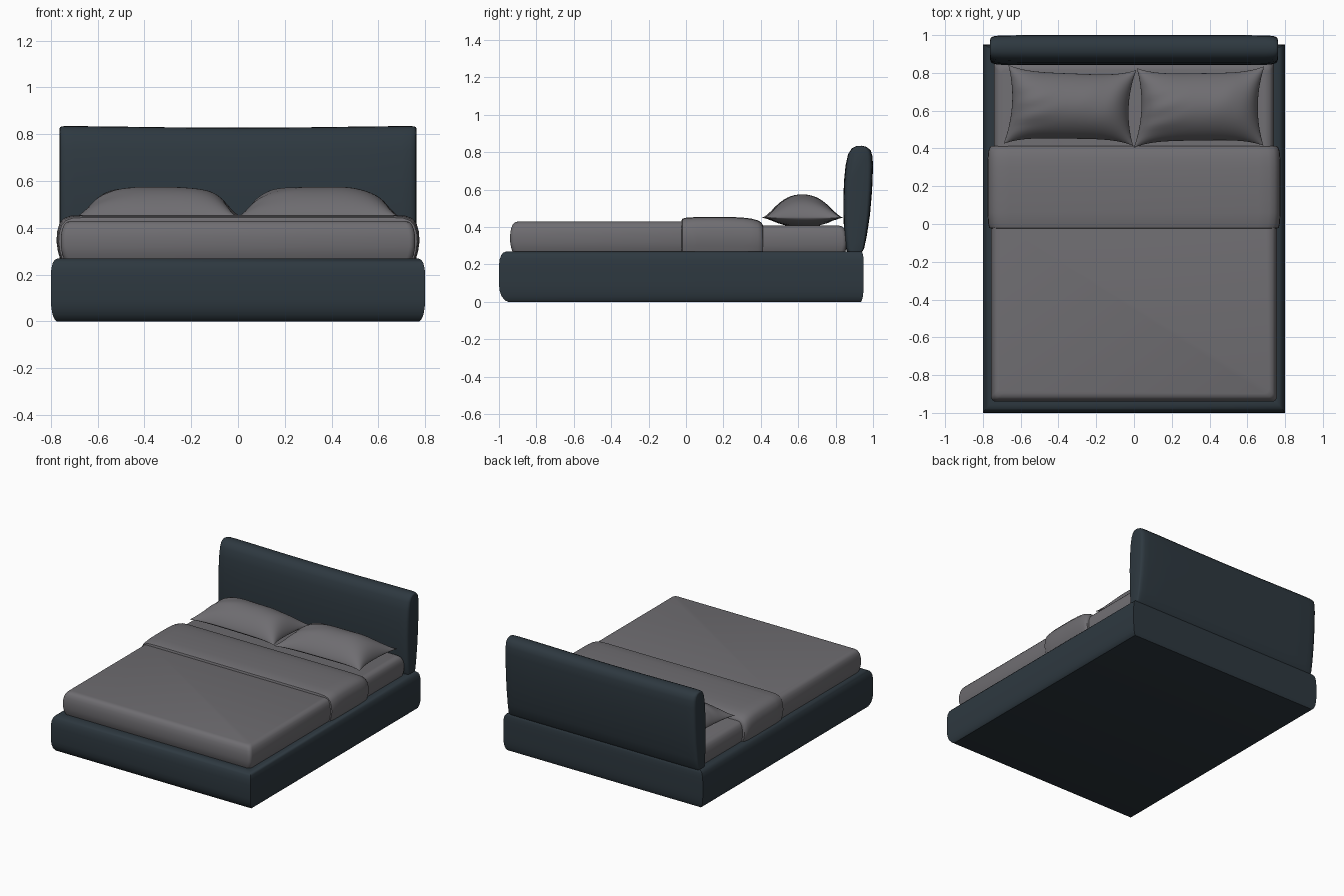
import bpy, bmesh, math

cube = bpy.data.objects.get("Cube")
if cube:
    bpy.data.objects.remove(cube, do_unlink=True)


def material(name, rgb):
    m = bpy.data.materials.new(name)
    m.use_nodes = True
    m.diffuse_color = (*rgb, 1)
    bsdf = m.node_tree.nodes["Principled BSDF"]
    bsdf.inputs["Base Color"].default_value = (*rgb, 1)
    bsdf.inputs["Roughness"].default_value = 0.8
    return m


NAVY = material("dark slate upholstery", (0.027, 0.040, 0.051))
GREY = material("grey linen", (0.158, 0.153, 0.165))


def finish(name, bm, mat, angle=40):
    bmesh.ops.recalc_face_normals(bm, faces=bm.faces)
    mesh = bpy.data.meshes.new(name)
    bm.to_mesh(mesh)
    bm.free()
    mesh.materials.append(mat)
    ob = bpy.data.objects.new(name, mesh)
    bpy.context.collection.objects.link(ob)
    bpy.ops.object.select_all(action="DESELECT")
    ob.select_set(True)
    bpy.context.view_layer.objects.active = ob
    bpy.ops.object.shade_smooth_by_angle(angle=math.radians(angle))
    return ob


def loft(name, rings, mat, angle=40):
    """Skin closed rings of equal length and cap both ends."""
    bm = bmesh.new()
    loops = [[bm.verts.new(p) for p in ring] for ring in rings]
    n = len(loops[0])
    for a, b in zip(loops, loops[1:]):
        for i in range(n):
            j = (i + 1) % n
            bm.faces.new((a[i], a[j], b[j], b[i]))
    bm.faces.new(loops[0])
    bm.faces.new(loops[-1])
    return finish(name, bm, mat, angle)


def rectangle(hx, y0, y1, z, r=0.0):
    """Plan outline, with rounded corners when r is given."""
    if not r:
        return [(-hx, y0, z), (hx, y0, z), (hx, y1, z), (-hx, y1, z)]
    pts = []
    for cx, cy, start in ((hx - r, y1 - r, 0), (r - hx, y1 - r, 90),
                          (r - hx, y0 + r, 180), (hx - r, y0 + r, 270)):
        for k in range(5):
            a = math.radians(start + k * 22.5)
            pts.append((cx + r * math.cos(a), cy + r * math.sin(a), z))
    return pts


# Bed base: padded rails with mitred corners; columns are height, side, foot and head inset
BASE = [(0, .025, .05, .015), (.008, .016, .032, .010), (.03, .007, .014, .004),
        (.06, .002, .004, .001), (.09, 0, 0, 0), (.19, 0, 0, 0), (.225, .002, .003, .001),
        (.25, .008, .012, .003), (.263, .017, .022, .007), (.27, .03, .04, .014),
        (.268, .055, .06, .04)]
loft("bed_base", [rectangle(.8 - s, f - 1, .95 - b, z) for z, s, f, b in BASE], NAVY)

# Mattress and cover: soft boxes; columns are height fraction and inset
SOFT = [(0, .016), (.15, .006), (.35, 0), (.6, 0), (.78, .005), (.9, .013), (.97, .024), (1, .042)]


def soft_box(name, hx, y0, y1, z0, z1):
    loft(name, [rectangle(hx - d, y0 + d, y1 - d, z0 + t * (z1 - z0), .025)
                for t, d in SOFT], GREY)


soft_box("mattress", .742, -.92, .86, .25, .408)
soft_box("bed_cover", .757, -.94, .05, .26, .43)

# Folded cover band: rounded cross-section swept along the bed
HALF = [(.758, .26), (.770, .30), (.776, .345), (.773, .385), (.763, .42),
        (.745, .441), (.715, .452), (.66, .455)]
SECTION = HALF + [(-x, z) for x, z in reversed(HALF)]
BAND = [(-.024, .976, .90), (-.02, .988, .945), (0, .995, .975), (.06, 1, .995), (.13, 1, 1),
        (.22, 1, 1), (.3, 1, .98), (.35, .998, .95), (.385, .994, .9), (.404, .986, .84),
        (.412, .976, .76)]
loft("folded_cover", [[(x * sx, y, .26 + (z - .26) * sz) for x, z in SECTION]
                      for y, sx, sz in BAND], GREY)

# Headboard: bulging side profile swept across the width, slightly dipped in the middle
PROFILE = [(.862, .265), (.853, .29), (.846, .36), (.842, .45), (.841, .55), (.845, .65),
           (.853, .73), (.866, .79), (.885, .82), (.91, .833), (.94, .835), (.968, .828),
           (.988, .81), (.997, .78), (1, .73), (.995, .6), (.984, .47), (.966, .35),
           (.952, .285), (.94, .265)]
EDGE = [(.762, .62, .985), (.760, .76, .993), (.752, .87, .998), (.735, .94, 1),
        (.70, .98, 1), (.55, 1, .997), (.3, 1, .991)]
SPAN = [(-x, t, h) for x, t, h in EDGE] + [(0, 1, .988)] + EDGE[::-1]
loft("headboard", [[(x, .925 + (y - .925) * t, .265 + (z - .265) * h) for y, z in PROFILE]
                   for x, t, h in SPAN], NAVY, 50)


# Pillows: two cushioned sheets joined at a seam, pulled in between pointed corners
def pillow(name, corners, phase):
    bm = bmesh.new()
    nu, nv = 40, 28
    (ax, ay), (bx, by), (cx, cy), (dx, dy) = corners
    for side in (1, -1):
        grid = []
        for i in range(nu + 1):
            u = -math.cos(math.pi * i / nu)
            row = []
            for j in range(nv + 1):
                v = -math.cos(math.pi * j / nv)
                s, t = (u + 1) / 2, (v + 1) / 2
                x = (ax * (1 - s) + bx * s) * (1 - t) + (dx * (1 - s) + cx * s) * t
                y = (ay * (1 - s) + by * s) * (1 - t) + (dy * (1 - s) + cy * s) * t
                x -= .032 * u * (1 - v * v)
                y -= .032 * v * (1 - u ** 4)
                puff = (1 - u ** 4) ** .65 * (1 - v * v) ** .75
                crease = math.sin(9 * u * v + 7 * (u - v) + phase) * u * u * (1 - u * u)
                z = .45 + puff * (.125 if side > 0 else -.05)
                z += .012 * crease * (1 - v * v) * side
                row.append(bm.verts.new((x, y, max(z, .403))))
            grid.append(row)
        for i in range(nu):
            for j in range(nv):
                bm.faces.new((grid[i][j], grid[i + 1][j], grid[i + 1][j + 1], grid[i][j + 1]))
    bmesh.ops.remove_doubles(bm, verts=bm.verts, dist=.0002)
    finish(name, bm, GREY, 60)


pillow("left_pillow", [(0, .405), (.685, .415), (.69, .835), (.015, .825)], 0)
pillow("right_pillow", [(-.69, .425), (-.005, .415), (.012, .815), (-.665, .842)], 2)
